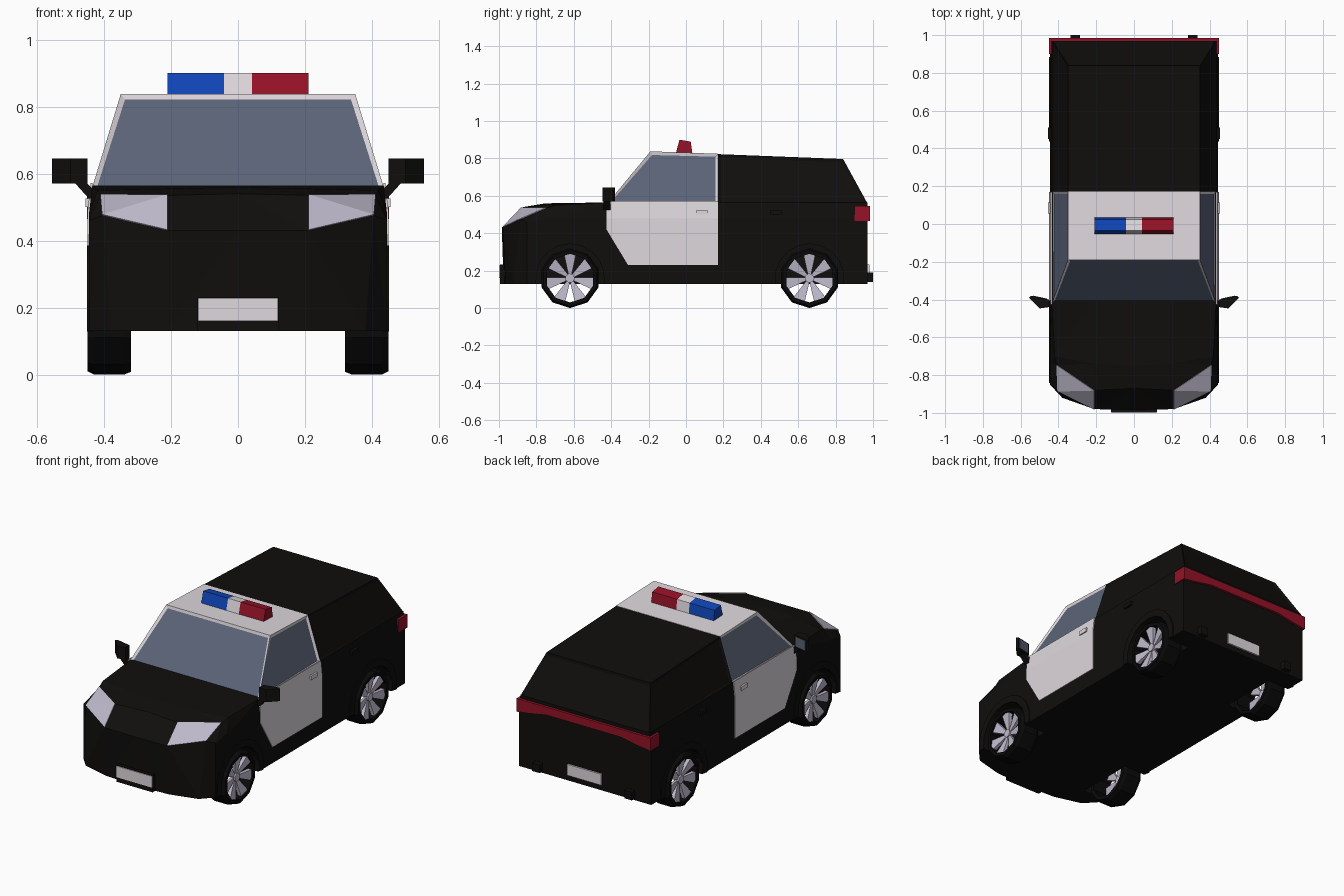
import bpy, bmesh
from math import sin, cos, pi, radians
from mathutils import Vector

if "Cube" in bpy.data.objects:
    bpy.data.objects.remove(bpy.data.objects["Cube"])

def material(name, r, g, b):
    m = bpy.data.materials.new(name)
    m.diffuse_color = (r, g, b, 1)
    m.use_nodes = True
    m.node_tree.nodes["Principled BSDF"].inputs["Base Color"].default_value = m.diffuse_color
    return m

BLACK = material("black_paint", .005, .0045, .004)
RUBBER = material("rubber", .003, .003, .003)
WHITE = material("white_paint", .74, .69, .73)
GLASS = material("glass", .105, .127, .19)
SILVER = material("silver", .52, .49, .6)
RED = material("red_lens", .3, .006, .02)
BLUE = material("blue_lens", .005, .06, .48)

def mesh(name, verts, faces, *mats, inset=(), solid=0):
    bm = bmesh.new()
    vs = [bm.verts.new(v) for v in verts]
    fs = [bm.faces.new([vs[i] for i in f]) for f in faces]
    bmesh.ops.remove_doubles(bm, verts=bm.verts[:], dist=1e-5)
    bmesh.ops.recalc_face_normals(bm, faces=bm.faces[:])
    if inset:
        panes = [fs[i] for i in inset]
        bmesh.ops.inset_individual(bm, faces=panes, thickness=.02, depth=-.008)
        for f in panes:
            f.material_index = 1
    me = bpy.data.meshes.new(name)
    bm.to_mesh(me)
    bm.free()
    for m in mats:
        me.materials.append(m)
    ob = bpy.data.objects.new(name, me)
    bpy.context.collection.objects.link(ob)
    if solid:
        mod = ob.modifiers.new("thickness", 'SOLIDIFY')
        mod.thickness, mod.offset = solid, 0
    return ob

def prism(name, outline, axis, lo, hi, mat):
    place = {'x': lambda u, v, t: (t, u, v), 'y': lambda u, v, t: (u, t, v),
             'z': lambda u, v, t: (u, v, t)}[axis]
    n = len(outline)
    verts = [place(u, v, t) for t in (lo, hi) for u, v in outline]
    faces = [range(n), range(n, 2 * n)]
    faces += [(i, (i + 1) % n, n + (i + 1) % n, n + i) for i in range(n)]
    return mesh(name, verts, faces, mat)

def box(name, x, y, z, mat):
    return prism(name, [(x[0], y[0]), (x[1], y[0]), (x[1], y[1]), (x[0], y[1])], 'z', *z, mat)

def arc(cy, cz, r, a0, a1, n):
    return [(cy + r * cos(radians(a0 + (a1 - a0) * i / n)),
             cz + r * sin(radians(a0 + (a1 - a0) * i / n))) for i in range(n + 1)]

# Lower body: lengthwise loops from the centre line outwards, mirrored
R = .97
cols = [
    [(0, R, .13), (0, -.975, .13), (0, -.985, .43), (0, -.87, .54), (0, -.75, .56), (0, -.41, .565), (0, R, .565)],
    [(.21, R, .13), (.21, -.965, .13), (.21, -.98, .43), (.21, -.88, .535), (.21, -.74, .555), (.21, -.41, .565), (.21, R, .565)],
    [(.38, R, .13), (.38, -.92, .13), (.405, -.885, .475), (.41, -.745, .535), (.42, -.7, .55), (.435, -.41, .565), (.435, R, .565)],
    [(.445, R, .13), (.445, -.85, .13), (.445, -.85, .46), (.445, -.74, .48), (.445, -.7, .48), (.445, -.41, .48), (.445, R, .48)],
]
verts, faces = [], []
for s in (-1, 1):
    base = len(verts)
    verts += [(s * x, y, z) for c in cols for x, y, z in c]
    for k in range(3):
        for i in range(7):
            j = (i + 1) % 7
            a, b, c, d = (base + q for q in (k * 7 + i, k * 7 + j, k * 7 + 7 + j, k * 7 + 7 + i))
            faces += [(a, b, d), (b, c, d)]
    faces.append(range(base + 21, base + 28))
body = mesh("lower_body", verts, faces, BLACK)

# Cabin: white front half, black rear half, with recessed panes
def cabin(name, base_y, top_y, top_z, mats, panes):
    v = [(s * x, y, z) for x, ys, zs in ((.435, base_y, (.56, .56)), (.35, top_y, top_z))
         for y, z in zip(ys, zs) for s in (-1, 1)]
    f = [(0, 1, 3, 2), (4, 5, 7, 6), (0, 1, 5, 4), (2, 3, 7, 6), (0, 2, 6, 4), (1, 3, 7, 5)]
    mesh(name, v, f, *mats, inset=panes)

cabin("front_cabin", (-.42, .172), (-.19, .172), (.838, .825), (WHITE, GLASS), (2, 4, 5))
cabin("rear_cabin", (.172, .97), (.172, .84), (.823, .797), (BLACK, BLACK), (3, 4, 5))

# Wheels, wheel wells and arch flares
for cy, end in ((-.62, "front"), (.66, "rear")):
    for s, side in ((-1, "left"), (1, "right")):
        tag = f"_{end}_{side}"
        cz, N = .16, 10
        ring = [(.32, .13), (.32, .152), (.34, .16), (.43, .16), (.45, .15), (.45, .13)]
        v = [(s * x, cy + r * sin(2 * pi * i / N), cz - r * cos(2 * pi * i / N))
             for i in range(N) for x, r in ring]
        f = [(i * 6 + k, i * 6 + (k + 1) % 6, (i + 1) % N * 6 + (k + 1) % 6, (i + 1) % N * 6 + k)
             for i in range(N) for k in range(6)]
        mesh("tyre" + tag, v, f, RUBBER)
        v, f = [], []
        for i in range(7):
            a, b = 2 * pi * i / 7 + pi / 2, len(v)
            for x0, x1 in ((.405, .415), (.42, .44)):
                for r, w, x in ((.02, .009, x0), (.131, .033, x1)):
                    for q in (-w, w):
                        v.append((s * x, cy + r * cos(a) - q * sin(a), cz + r * sin(a) + q * cos(a)))
            f += [[b + q for q in g] for g in ((0, 1, 3, 2), (4, 5, 7, 6), (0, 1, 5, 4),
                                              (2, 3, 7, 6), (0, 2, 6, 4), (1, 3, 7, 5))]
        mesh("spokes" + tag, v, f, SILVER)
        prism("hub" + tag, arc(cy, cz, .026, 0, 360 * 6 / 7, 6), 'x', s * .4, s * .43, SILVER)
        prism("arch_flare" + tag, arc(cy, cz, .225, -8, 188, 10) + arc(cy, cz, .183, 188, -8, 10),
              'x', s * .43, s * .451, BLACK)
        cutter = prism("well_cutter" + tag, arc(cy, cz, .185, 0, 342, 19), 'x', s * .3, s * .5, BLACK)
        cutter.hide_render = True
        cutter.hide_set(True)
        cut = body.modifiers.new("well", 'BOOLEAN')
        cut.operation, cut.solver, cut.object = 'DIFFERENCE', 'EXACT', cutter

for s, side in ((-1, "left"), (1, "right")):
    # Headlights lie on the creased nose patch
    quad = [Vector(p) for p in (cols[1][2], cols[1][3], cols[2][3], cols[2][2])]
    mesh("headlight_" + side, [(s * p.x, p.y, p.z) for p in quad], [(0, 1, 3), (1, 2, 3)], SILVER, solid=.008)
    # White front door and handles
    v = [(.447, -.425, .48), (.447, -.425, .42), (.447, -.31, .23), (.447, .17, .23),
         (.447, .17, .48), (.437, .17, .572), (.437, -.425, .572)]
    mesh("front_door_" + side, [(s * x, y, z) for x, y, z in v],
         [(0, 1, 2, 3, 4), (0, 4, 5, 6)], WHITE, solid=.006)
    for y, nm, mat in ((.055, "front", WHITE), (.45, "rear", BLACK)):
        box(f"{nm}_door_handle_{side}", (s * .44, s * .455), (y, y + .06), (.5, .525), mat)
    # Mirrors
    plan = [(.45, -.44), (.5, -.447), (.555, -.39), (.545, -.38), (.45, -.4)]
    prism("mirror_" + side, [(s * x, y) for x, y in plan], 'z', .57, .645, BLACK)
    mesh("mirror_glass_" + side, [(s * x, y, z) for x, y, z in
         ((.46, -.397, .578), (.535, -.381, .578), (.535, -.381, .637), (.46, -.397, .637))],
         [(0, 1, 2, 3)], GLASS, solid=.004)
    prism("mirror_stalk_" + side, [(s * x, z) for x, z in ((.43, .525), (.445, .525), (.49, .575), (.455, .575), (.43, .55))],
          'y', -.44, -.405, BLACK)
    # Tail light wraps and exhaust tips
    box("tail_light_side_" + side, (s * .43, s * .451), (.9, .985), (.465, .545), RED)
    box("exhaust_" + side, (s * .285, s * .335), (.95, 1), (.14, .19), BLACK)

# Tail light band across the back
half = [(.45, .465), (.37, .475), (.25, .497)]
prism("tail_light_band", half + [(-x, z) for x, z in half[::-1]] + [(-.45, .545), (.45, .545)],
      'y', .96, .985, RED)

# Number plates and their holders
box("front_plate_holder", (-.122, .122), (-.995, -.95), (.13, .232), BLACK)
box("front_plate", (-.12, .12), (-1, -.99), (.16, .228), WHITE)
box("rear_plate", (-.115, .115), (.96, .98), (.165, .232), WHITE)

# Roof light bar
bar = [(-.055, .825), (.035, .82), (.025, .89), (-.035, .9)]
for nm, x0, x1, mat in (("blue", -.21, -.042, BLUE), ("centre", -.042, .042, WHITE), ("red", .042, .21, RED)):
    prism("light_bar_" + nm, bar, 'x', x0, x1, mat)
